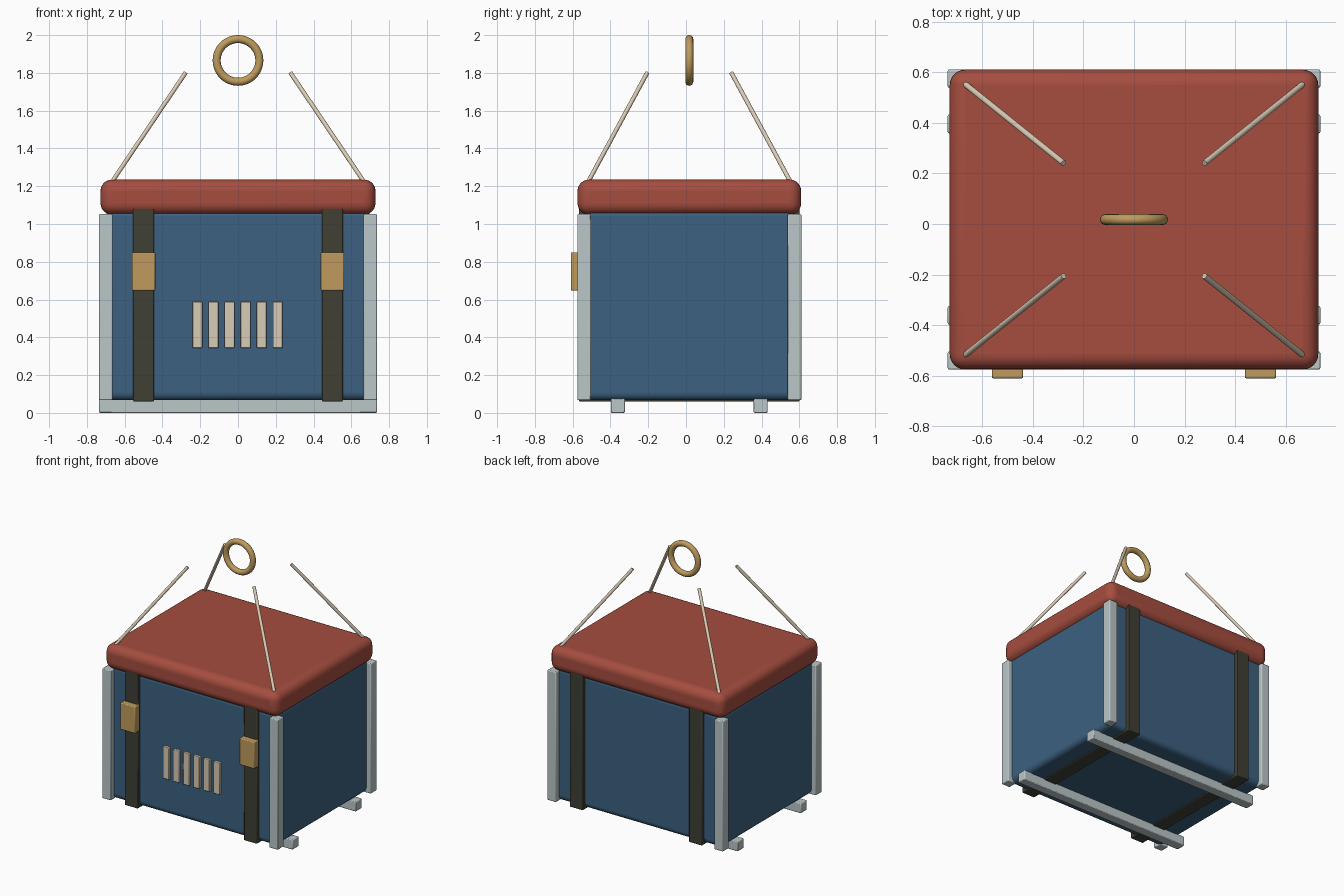
import bpy
from math import radians
from mathutils import Vector

if "Cube" in bpy.data.objects:
    bpy.data.objects.remove(bpy.data.objects["Cube"])

CY = 0.0175  # crate centre in y (the buckles push the bounds forward)


def material(name, r, g, b):
    m = bpy.data.materials.new(name)
    m.diffuse_color = (r, g, b, 1)
    m.use_nodes = True
    m.node_tree.nodes["Principled BSDF"].inputs["Base Color"].default_value = m.diffuse_color
    return m


BLUE = material("blue_panel", 0.045, 0.12, 0.22)
RED = material("red_lid", 0.38, 0.075, 0.05)
STEEL = material("pale_steel", 0.5, 0.57, 0.58)
DARK = material("dark_webbing", 0.05, 0.05, 0.035)
BRASS = material("brass", 0.52, 0.33, 0.11)
CREAM = material("cream", 0.7, 0.6, 0.46)


def finish(name, mat):
    o = bpy.context.object
    o.name = name
    o.data.materials.append(mat)
    bpy.ops.object.shade_smooth_by_angle(angle=radians(35))
    return o


def box(name, lo, hi, mat, bevel=0.006, segments=2):
    """Rounded box between two corners."""
    lo, hi = Vector(lo), Vector(hi)
    bpy.ops.mesh.primitive_cube_add(size=1, location=(lo + hi) / 2)
    o = bpy.context.object
    for v in o.data.vertices:
        v.co *= hi - lo
    m = o.modifiers.new("bevel", "BEVEL")
    m.width, m.segments = bevel, segments
    return finish(name, mat)


def rod(name, a, b, radius, mat):
    a, b = Vector(a), Vector(b)
    bpy.ops.mesh.primitive_cylinder_add(vertices=16, radius=radius,
                                        depth=(b - a).length, location=(a + b) / 2)
    bpy.context.object.rotation_euler = (b - a).to_track_quat("Z", "Y").to_euler()
    return finish(name, mat)


# Main body and lid
box("crate_body", (-0.7, CY - 0.557, 0.067), (0.7, CY + 0.557, 1.08), BLUE, 0.04, 5)
box("lid", (-0.728, CY - 0.592, 1.05), (0.728, CY + 0.592, 1.235), RED, 0.06, 6)

# Corner posts and lifting ropes
for sx in (-1, 1):
    for sy in (-1, 1):
        x, y = sx * 0.7, CY + sy * 0.557
        box("corner_post", (x - 0.036, y - 0.036, 0.067), (x + 0.036, y + 0.036, 1.052), STEEL)
        rod("lifting_rope", (sx * 0.673, CY + sy * 0.54, 1.215),
            (sx * 0.278, CY + sy * 0.223, 1.80), 0.0115, CREAM)

# Skids under the crate
for sy in (-1, 1):
    y = CY + sy * 0.378
    box("skid", (-0.736, y - 0.037, 0), (0.736, y + 0.037, 0.075), STEEL)

# Straps round the body, with buckles on the front
for sx in (-1, 1):
    x = sx * 0.5
    box("strap", (x - 0.055, CY - 0.584, 0.06), (x + 0.055, CY + 0.584, 1.10), DARK)
    box("buckle", (x - 0.062, -0.61, 0.647), (x + 0.062, -0.55, 0.85), BRASS)

# Vent slats on the front
for i in range(6):
    x = -0.215 + 0.085 * i
    box("vent_slat", (x - 0.026, -0.558, 0.343), (x + 0.026, -0.53, 0.587), CREAM, 0.004)

# Lifting ring
bpy.ops.mesh.primitive_torus_add(major_radius=0.113, minor_radius=0.0212, major_segments=48,
                                 minor_segments=16, location=(0, CY, 1.866),
                                 rotation=(radians(90), 0, 0))
finish("lifting_ring", BRASS)
